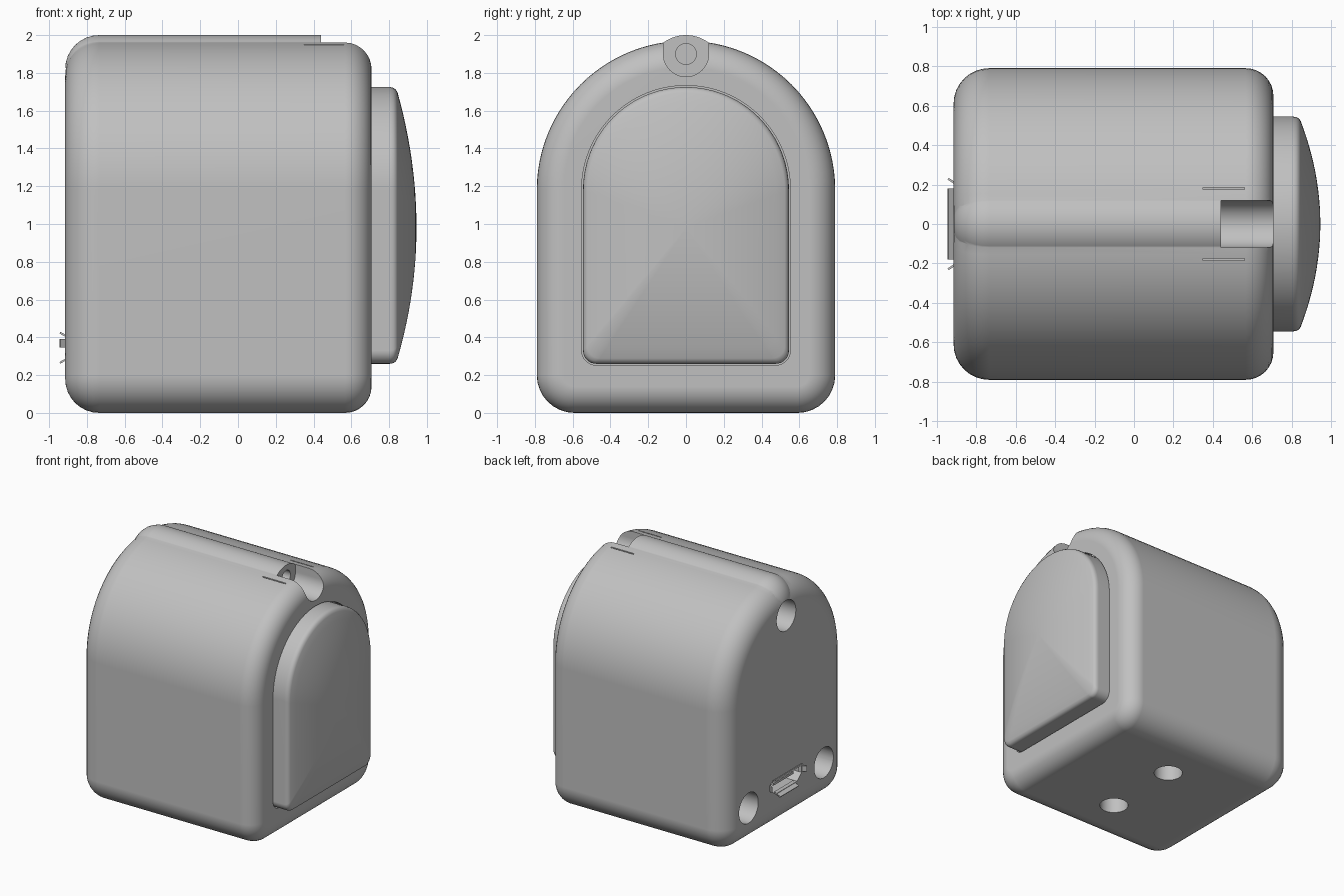
import bpy, bmesh, math
from mathutils import Vector

if "Cube" in bpy.data.objects:
    bpy.data.objects.remove(bpy.data.objects["Cube"])

grey = bpy.data.materials.new("light_grey")
grey.use_nodes = True
colour = (0.53, 0.53, 0.53, 1)
grey.diffuse_color = colour
grey.node_tree.nodes["Principled BSDF"].inputs["Base Color"].default_value = colour


def arc(cy, cz, r, start, end, steps):
    return [(cy + r * math.cos(math.radians(start + (end - start) * i / steps)),
             cz + r * math.sin(math.radians(start + (end - start) * i / steps)))
            for i in range(steps + 1)]


def arch(half, bottom, spring, corner, inset=0):
    """Rounded base with a semicircular top, as (y, z) points."""
    h, r = half - corner, corner - inset
    return (arc(0, spring, half - inset, 0, 180, 48)
            + arc(-h, bottom + corner, r, 180, 270, 8)
            + arc(h, bottom + corner, r, 270, 360, 8))


def circle(y, z, r, steps=40):
    return arc(y, z, r, 0, 360, steps)[:-1]


def make(name, bm):
    bmesh.ops.recalc_face_normals(bm, faces=bm.faces)
    mesh = bpy.data.meshes.new(name)
    bm.to_mesh(mesh)
    bm.free()
    mesh.materials.append(grey)
    ob = bpy.data.objects.new(name, mesh)
    bpy.context.collection.objects.link(ob)
    return ob


def loft(name, rings):
    """Skin a list of (x, outline) sections running along x."""
    bm = bmesh.new()
    loops = [[bm.verts.new((x, y, z)) for y, z in pts] for x, pts in rings]
    for a, b in zip(loops, loops[1:]):
        for i in range(len(a)):
            j = (i + 1) % len(a)
            bm.faces.new((a[i], a[j], b[j], b[i]))
    bm.faces.new(loops[0])
    bm.faces.new(loops[-1])
    return make(name, bm)


def fillet(x, r, sign, steps=8):
    """(x, inset) pairs rounding an end face; sign points out of the end."""
    out = []
    for i in range(steps + 1):
        t = math.pi / 2 * i / steps
        out.append((x - sign * r * (1 - math.sin(t)), r * (1 - math.cos(t))))
    return out


def select(ob):
    bpy.ops.object.select_all(action='DESELECT')
    ob.select_set(True)
    bpy.context.view_layer.objects.active = ob


def combine(ob, other, operation):
    mod = ob.modifiers.new("join", 'BOOLEAN')
    mod.object, mod.operation, mod.solver = other, operation, 'EXACT'
    other.hide_render = True
    select(ob)
    bpy.ops.object.modifier_apply(modifier=mod.name)
    bpy.data.objects.remove(other)


def smooth(ob):
    select(ob)
    bpy.ops.object.shade_smooth_by_angle(angle=math.radians(30))
    mod = ob.modifiers.new("flat_faces", 'WEIGHTED_NORMAL')
    mod.keep_sharp = True


# Housing: arched block with both ends rounded
BACK, FRONT = -0.915, 0.707
sections = fillet(BACK, 0.18, -1)[::-1] + fillet(FRONT, 0.14, 1)
housing = loft("housing", [(x, arch(0.79, 0, 1.18, 0.2, d)) for x, d in sections])

# Raised ridge along the top
ridge_sections = fillet(BACK, 0.18, -1)[::-1] + [(0.5, 0)]
ridge = loft("ridge", [(x, circle(0, 1.8, 0.2 - d, 64)) for x, d in ridge_sections])
combine(housing, ridge, 'UNION')

# Open channel at the front of the ridge, with a round socket behind it
channel = arc(0, 1.9, 0.12, 180, 360, 24) + [(0.12, 2.2), (-0.12, 2.2)]
cutters = [loft("channel_cutter", [(0.44, channel), (0.9, channel)]),
           loft("socket_cutter", [(0.2, circle(0, 1.9, 0.055)), (0.5, circle(0, 1.9, 0.055))])]

# Magnet holes in the back plate
for y, z in ((0, 1.71), (-0.49, 0.31), (0.49, 0.31)):
    ring = circle(y, z, 0.125)
    cutters.append(loft("magnet_cutter", [(-1.1, ring), (BACK + 0.2, ring)]))

# Screw holes underneath, and thin slits beside the channel
for side in (-1, 1):
    bm = bmesh.new()
    bmesh.ops.create_cone(bm, cap_ends=True, segments=40, radius1=0.107,
                          radius2=0.107, depth=0.4)
    bmesh.ops.translate(bm, verts=bm.verts, vec=(-0.07, side * 0.32, 0))
    cutters.append(make("screw_cutter", bm))
    bm = bmesh.new()
    bmesh.ops.create_cube(bm, size=1)
    bmesh.ops.scale(bm, verts=bm.verts, vec=(0.21, 0.01, 0.2))
    bmesh.ops.translate(bm, verts=bm.verts, vec=(0.455, side * 0.18, 1.95))
    cutters.append(make("slit_cutter", bm))

# Port opening and the shallow seat around the lens
port = [(0.2, 0.4), (0.2, 0.34), (0.14, 0.29), (-0.14, 0.29), (-0.2, 0.34), (-0.2, 0.4)]
cutters.append(loft("port_cutter", [(-1.1, port), (BACK + 0.2, port)]))
seat = arch(0.553, 0.252, 1.18, 0.08)
cutters.append(loft("seat_cutter", [(0.66, seat), (0.9, seat)]))
for cutter in cutters:
    combine(housing, cutter, 'DIFFERENCE')
smooth(housing)

# Domed front cover
MID = 0.98


def cover_ring(s):
    return [(y * s, MID + (z - MID) * s) for y, z in arch(0.545, 0.26, 1.18, 0.07)]


rings = [(0.65, 1), (0.805, 1), (0.822, 0.995), (0.835, 0.983)]
rings += [(0.945 - 0.1 * s * s, 0.96 * s)
          for s in [1 - i / 12 for i in range(12)] + [0.02]]
smooth(loft("front_cover", [(x, cover_ring(s)) for x, s in rings]))


# Flared metal lips and tongue of the port
def lip(name, ends_in, ends_out):
    bm = bmesh.new()
    a, b = [Vector((-0.89, *p)) for p in ends_in]
    c, d = [Vector((-0.943, *p)) for p in ends_out]
    bm.faces.new([bm.verts.new(v) for v in (a, b, d, c)])
    ob = make(name, bm)
    mod = ob.modifiers.new("thickness", 'SOLIDIFY')
    mod.thickness, mod.offset = 0.01, 0


lip("port_lip_top", ((-0.18, 0.395), (0.18, 0.395)), ((-0.18, 0.425), (0.18, 0.425)))
lip("port_lip_bottom", ((-0.12, 0.295), (0.12, 0.295)), ((-0.12, 0.265), (0.12, 0.265)))
for side, label in ((-1, "right"), (1, "left")):
    lip("port_lip_" + label, ((side * 0.195, 0.345), (side * 0.195, 0.39)),
        ((side * 0.23, 0.345), (side * 0.23, 0.39)))
tongue = [(-0.13, 0.35), (0.13, 0.35), (0.13, 0.37), (-0.13, 0.37)]
loft("port_tongue", [(-0.89, tongue), (BACK + 0.21, tongue)])
